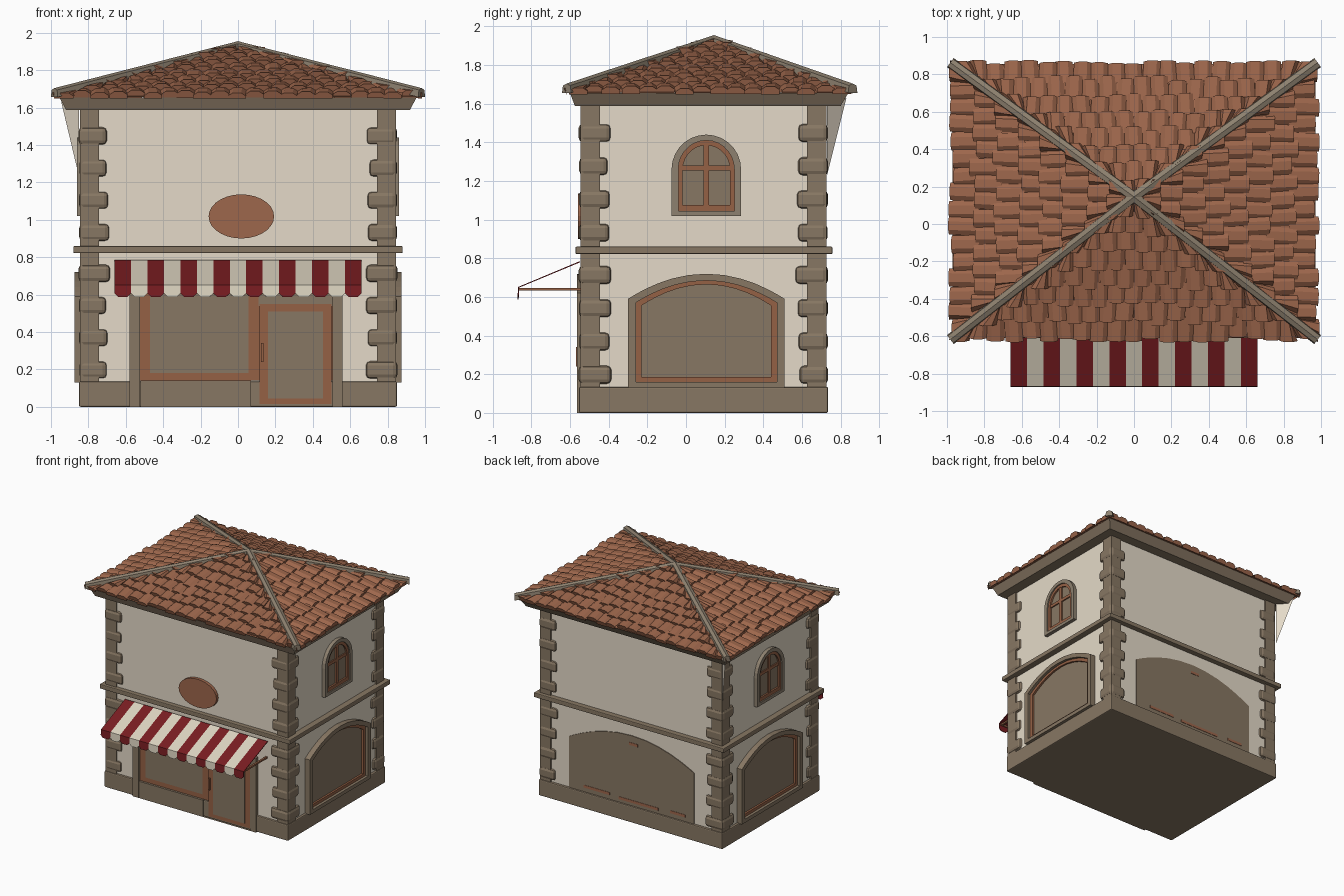
import bpy, bmesh, math, random
from mathutils import Vector

if "Cube" in bpy.data.objects:
    bpy.data.objects.remove(bpy.data.objects["Cube"])

random.seed(4)


def material(name, rgb):
    m = bpy.data.materials.new(name)
    m.diffuse_color = (*rgb, 1)
    m.use_nodes = True
    m.node_tree.nodes["Principled BSDF"].inputs["Base Color"].default_value = m.diffuse_color
    return m


PLASTER = material("plaster", (0.78, 0.70, 0.58))
STONE = material("stone", (0.245, 0.185, 0.125))
TILE = material("terracotta", (0.34, 0.135, 0.072))
WOOD = material("wood", (0.30, 0.12, 0.06))
RED = material("awning_red", (0.19, 0.012, 0.015))
CREAM = material("awning_cream", (0.72, 0.66, 0.53))
TRIM = material("ridge_stone", (0.27, 0.22, 0.16))

WX, YF, YB = 0.83, -0.535, 0.715      # plaster wall planes


def finish(name, bm, *mats, bevel=0, recalc=True):
    if recalc:
        bmesh.ops.recalc_face_normals(bm, faces=bm.faces)
    me = bpy.data.meshes.new(name)
    bm.to_mesh(me)
    bm.free()
    for m in mats:
        me.materials.append(m)
    ob = bpy.data.objects.new(name, me)
    bpy.context.collection.objects.link(ob)
    if bevel:
        mod = ob.modifiers.new("bevel", "BEVEL")
        mod.width, mod.segments = bevel, 2
    return ob


def add_box(bm, lo, hi):
    vs = bmesh.ops.create_cube(bm, size=1)["verts"]
    for v in vs:
        v.co = Vector([lo[i] if v.co[i] < 0 else hi[i] for i in range(3)])


def box(name, lo, hi, mat, bevel=0):
    bm = bmesh.new()
    add_box(bm, lo, hi)
    return finish(name, bm, mat, bevel=bevel)


def on_wall(side, a, z, d):
    """Point at offset a along a wall, height z, distance d outside it."""
    return {"front": (a, YF - d, z), "back": (a, YB + d, z),
            "right": (WX + d, a, z), "left": (-WX - d, a, z)}[side]


def arch(c, w, z0, spring, top, rounded=False, n=14):
    pts = [(c - w, z0), (c + w, z0)]
    for i in range(n + 1):
        k = math.cos(math.pi * i / n)
        rise = math.sqrt(max(0, 1 - k * k)) if rounded else 1 - k * k
        pts.append((c + w * k, spring + (top - spring) * rise))
    return pts


def rect(a0, a1, z0, z1):
    return [(a0, z0), (a1, z0), (a1, z1), (a0, z1)]


def panel(name, side, outline, d0, d1, mat, hole=None):
    """Plate on a wall, or a ring when a hole outline is given."""
    bm = bmesh.new()
    loops = [[bm.verts.new(on_wall(side, a, z, d)) for a, z in o]
             for o in ([outline, hole] if hole else [outline]) for d in (d0, d1)]
    n = len(outline)

    def bridge(p, q):
        for i in range(n):
            j = (i + 1) % n
            bm.faces.new((p[i], p[j], q[j], q[i]))
    bridge(loops[0], loops[1])
    if hole:
        bridge(loops[2], loops[3])
        bridge(loops[0], loops[2])
        bridge(loops[1], loops[3])
    else:
        bm.faces.new(loops[0])
        bm.faces.new(loops[1])
    return finish(name, bm, mat)


# Walls, base course, floor ledge
box("plaster_walls", (-WX, YF, 0.05), (WX, YB, 1.6), PLASTER)
box("base_course", (-0.85, -0.553, 0), (0.85, 0.735, 0.135), STONE, 0.008)
box("floor_ledge", (-0.88, -0.572, 0.822), (0.88, 0.758, 0.86), STONE, 0.006)

# Corner quoins: a core post with alternating wide rounded blocks
for sx in (-1, 1):
    for sy, yw in ((-1, YF), (1, YB)):
        cx, cy = sx * (WX + 0.018), yw + sy * 0.016

        def corner(w, z0, z1, bm, out=0.0):
            x0, x1 = sorted((cx + sx * out, cx - sx * w))
            y0, y1 = sorted((cy + sy * out, cy - sy * w))
            add_box(bm, (x0, y0, z0), (x1, y1, z1))
        bm = bmesh.new()
        corner(0.105, 0.1, 1.6, bm, -0.004)
        finish("quoin_post", bm, STONE)
        bm = bmesh.new()
        for z0, count in ((0.15, 4), (0.885, 4)):
            for i in range(count):
                z = z0 + i * 0.172
                corner(0.155 + random.uniform(-0.012, 0.012), z, z + 0.095, bm,
                       random.uniform(0, 0.006))
        finish("quoin_blocks", bm, STONE, bevel=0.024)

# Side windows, the same on both ends
C = 0.105
for side in ("right", "left"):
    big = arch(C, 0.365, 0.16, 0.57, 0.685)
    big_in = arch(C, 0.335, 0.185, 0.555, 0.665)
    panel("arch_surround", side, arch(C, 0.405, 0.13, 0.59, 0.72), -0.01, 0.045, STONE, big)
    panel("arch_wood_frame", side, big, -0.01, 0.022, WOOD, big_in)
    panel("arch_pane", side, big_in, -0.01, 0.006, STONE)
    small = arch(C, 0.145, 1.045, 1.26, 1.41, True)
    small_in = arch(C, 0.122, 1.075, 1.26, 1.385, True)
    panel("window_surround", side, arch(C, 0.18, 1.02, 1.26, 1.44, True), -0.01, 0.03, TRIM, small)
    panel("window_frame", side, small, -0.01, 0.02, WOOD, small_in)
    panel("window_pane", side, small_in, -0.01, 0.006, STONE)
    panel("window_mullion", side, rect(C - 0.014, C + 0.014, 1.06, 1.395), 0, 0.018, WOOD)
    panel("window_transom", side, rect(C - 0.13, C + 0.13, 1.255, 1.28), 0, 0.016, WOOD)

# Shop front with window, step and door
front_hole = arch(-0.01, 0.515, 0.0, 0.6, 0.68)
panel("shop_surround", "front", arch(-0.01, 0.57, 0.0, 0.62, 0.72), -0.01, 0.03, STONE, front_hole)
panel("shop_wood", "front", arch(-0.01, 0.515, 0.14, 0.6, 0.68), -0.01, 0.012, WOOD)
panel("shop_glass", "front", rect(-0.47, 0.055, 0.18, 0.62), 0, 0.016, STONE)
panel("shop_lintel", "front", rect(0.11, 0.505, 0.54, 0.62), 0, 0.016, STONE)
panel("shop_sill", "front", rect(-0.52, 0.07, 0.0, 0.14), 0, 0.03, STONE)
panel("door_frame", "front", rect(0.115, 0.5, 0.015, 0.55), 0, 0.022, WOOD)
panel("door_panel", "front", rect(0.16, 0.455, 0.045, 0.51), 0, 0.026, STONE)
panel("door_handle", "front", rect(0.122, 0.136, 0.24, 0.34), 0, 0.034, WOOD)

# Blind arch on the back with a few worn streaks
panel("back_arch", "back", arch(0, 0.58, 0.1, 0.56, 0.72), -0.01, 0.006, STONE)
for a0, a1, z in ((-0.5, -0.36, 0.17), (-0.25, 0.12, 0.16), (0.2, 0.44, 0.17), (-0.06, 0.02, 0.64)):
    panel("worn_streak", "back", rect(a0, a1, z, z + 0.022), 0, 0.009, TILE)

# Oval sign
oval = [(0.018 + 0.175 * math.cos(t), 1.018 + 0.118 * math.sin(t))
        for t in (2 * math.pi * i / 28 for i in range(28))]
panel("oval_sign", "front", oval, 0, 0.025, TILE)

# Striped awning: sloped sheet plus scalloped valance
bm = bmesh.new()
step = 1.32 / 15
for i in range(15):
    x0, x1 = -0.66 + i * step, -0.66 + (i + 1) * step
    v = [bm.verts.new(p) for p in (
        (x0, -0.55, 0.785), (x1, -0.55, 0.785), (x1, -0.868, 0.652), (x0, -0.868, 0.652),
        (x1, -0.872, 0.607), (x1 - 0.02, -0.872, 0.588), (x0 + 0.02, -0.872, 0.588), (x0, -0.872, 0.607))]
    for f in (bm.faces.new((v[3], v[2], v[1], v[0])), bm.faces.new((v[7], v[6], v[5], v[4], v[2], v[3]))):
        f.material_index = i % 2
bmesh.ops.remove_doubles(bm, verts=bm.verts, dist=0.0005)
awning = finish("awning", bm, RED, CREAM)
awning.modifiers.new("thickness", "SOLIDIFY").thickness = 0.006
for x in (-0.64, 0.64):
    box("awning_arm", (x - 0.008, -0.868, 0.633), (x + 0.008, -0.53, 0.647), WOOD)
box("awning_bar", (-0.65, -0.868, 0.633), (0.65, -0.855, 0.647), WOOD)

# Eaves board: a tapered slab under the roof
bm = bmesh.new()
rings = [[bm.verts.new((sx * x, y1 if sy > 0 else y0, z)) for sx, sy in ((-1, -1), (1, -1), (1, 1), (-1, 1))]
         for x, y0, y1, z in ((0.92, -0.575, 0.80, 1.588), (0.955, -0.6, 0.84, 1.655))]
for i in range(4):
    j = (i + 1) % 4
    bm.faces.new((rings[0][i], rings[0][j], rings[1][j], rings[1][i]))
bm.faces.new(rings[0])
bm.faces.new(rings[1])
finish("eaves_board", bm, STONE)

# Hipped roof deck
APEX = Vector((0, 0.145, 1.925))
EAVE = [Vector(p) for p in ((-0.97, -0.61, 1.658), (0.97, -0.61, 1.658), (0.97, 0.855, 1.658), (-0.97, 0.855, 1.658))]
bm = bmesh.new()
top = bm.verts.new(APEX)
low = [bm.verts.new(p) for p in EAVE]
for i in range(4):
    bm.faces.new((low[i], low[(i + 1) % 4], top))
bm.faces.new(low)
finish("roof_deck", bm, TILE)

# Overlapping arched tiles on the four slopes, trimmed at the hips
ROWS = 8
for k in range(4):
    p0, p1 = EAVE[k], EAVE[(k + 1) % 4]
    along = p1 - p0
    s_apex = (APEX - p0).dot(along) / along.length_squared
    up = APEX - (p0 + along * s_apex)
    normal = along.cross(up).normalized()
    cols = round(along.length / 0.092)
    bm = bmesh.new()

    def spot(s, v, h):
        s = min(max(s, v * s_apex), 1 - v * (1 - s_apex))
        return bm.verts.new(p0 + along * s + up * v + normal * h)

    for r in range(ROWS):
        shift = 0.5 * (r % 2)
        for c in range(-1, cols + 1):
            mid = (c + 0.5 + shift) / cols
            v0 = max(-0.015, r / ROWS + random.uniform(-0.025, 0.015))
            v1 = min(1, (r + 1.2) / ROWS)
            if mid < v0 * s_apex - 0.4 / cols or mid > 1 - v0 * (1 - s_apex) + 0.4 / cols:
                continue
            lift = random.uniform(0.016, 0.028)
            skew = random.uniform(-0.1, 0.1)
            ends = []
            for v, base, sk in ((v0, lift, skew), (v1, 0.003, 0)):
                ends.append([spot(mid + (o + sk) / cols, v + 0.008 * sk * o, base + b)
                             for o, b in ((-0.52, -0.008), (-0.25, 0.009), (0.25, 0.009), (0.52, -0.008))])
            under = [spot(mid + (o + skew) / cols, v0, -0.006) for o in (-0.52, 0.52)]
            a, b = ends
            for j in range(3):
                bm.faces.new((a[j], a[j + 1], b[j + 1], b[j]))
            bm.faces.new((under[0], under[1], a[3], a[2], a[1], a[0]))
    finish("roof_tiles", bm, TILE, recalc=False)

# Ridge caps along the four hips
for p in EAVE:
    start = p + Vector((math.copysign(0.012, p.x), math.copysign(0.008, p.y - 0.1), 0.028))
    end = APEX + Vector((0, 0, 0.012))
    run = end - start
    across = run.cross(Vector((0, 0, 1))).normalized()
    bm = bmesh.new()
    loops = [[bm.verts.new(q + across * o + Vector((0, 0, h)))
              for o, h in ((-0.03, -0.03), (0.03, -0.03), (0.024, 0.008), (0, 0.018), (-0.024, 0.008))]
             for q in (start, end)]
    for i in range(5):
        j = (i + 1) % 5
        bm.faces.new((loops[0][i], loops[0][j], loops[1][j], loops[1][i]))
    for lp in loops:
        bm.faces.new(lp)
    finish("ridge_cap", bm, TRIM)

# Thin plaster web under the back left eave
bm = bmesh.new()
bm.faces.new([bm.verts.new(p) for p in ((-0.945, 0.83, 1.63), (-0.85, 0.73, 1.23), (-0.85, 0.73, 1.6))])
finish("eave_web", bm, PLASTER)
